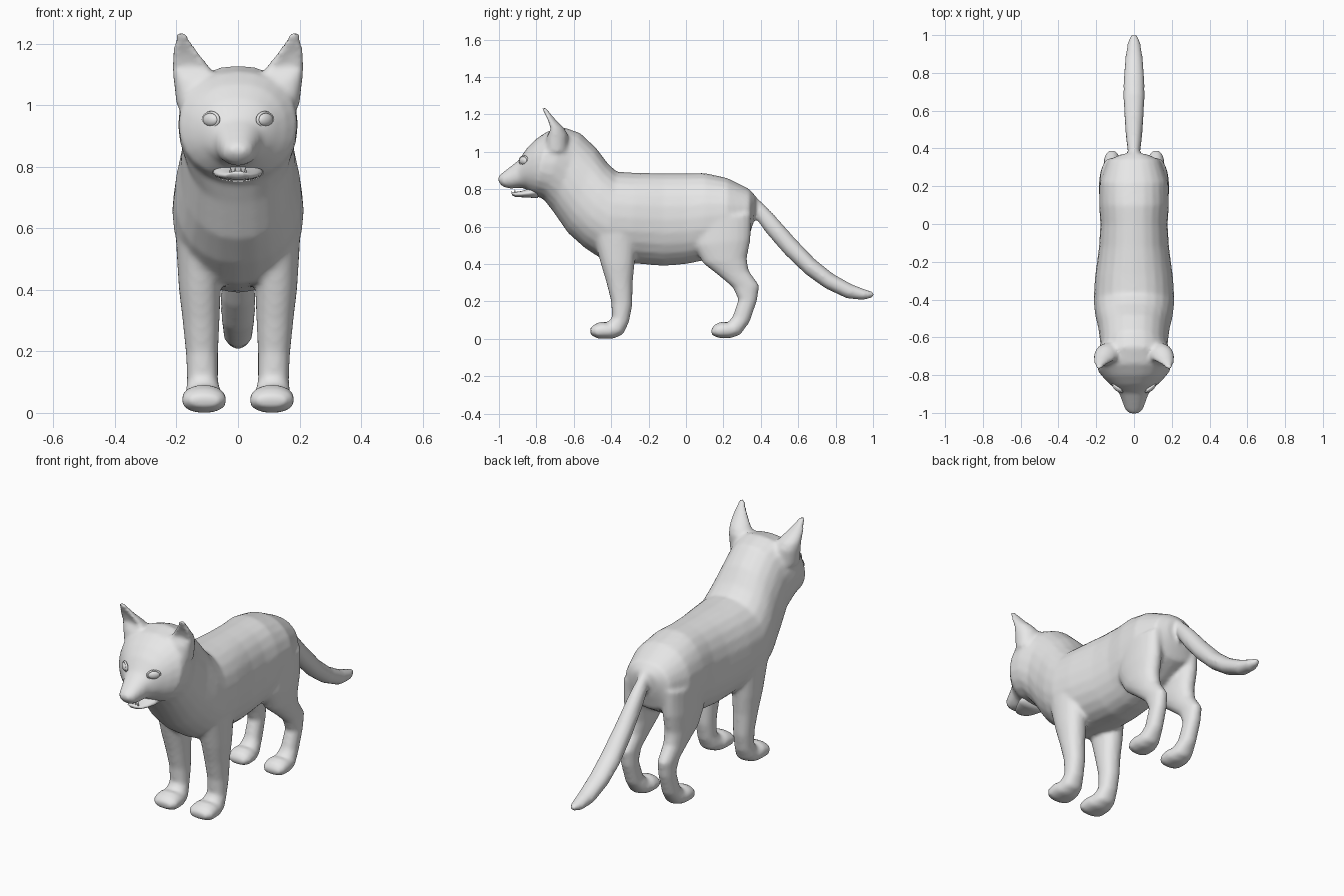
import bpy, bmesh, math
from mathutils import Matrix

grey = bpy.data.materials.new("plain grey")
grey.diffuse_color = (0.8, 0.8, 0.8, 1)


def loft(bm, rings, xc=0.0, n=24, power=2.2, side=1):
    """Skin oval rings. Each ring: y,z of one edge, y,z of the opposite edge, half width, x offset."""
    loops = []
    for r in rings:
        ya, za, yb, zb, w = r[:5]
        x0 = r[5] if len(r) > 5 else xc
        loop = []
        for i in range(n):
            t = 2 * math.pi * i / n
            c, s = math.cos(t), math.sin(t)
            c = math.copysign(abs(c) ** (2 / power), c)
            s = math.copysign(abs(s) ** (2 / power), s)
            k = (1 - c) / 2
            loop.append(bm.verts.new((side * (x0 + w * s), ya + (yb - ya) * k, za + (zb - za) * k)))
        loops.append(loop)
    for a, b in zip(loops, loops[1:]):
        for i in range(n):
            j = (i + 1) % n
            bm.faces.new((a[i], a[j], b[j], b[i]))
    bm.faces.new(loops[0])
    bm.faces.new(loops[-1])
    return loops


def finish(bm, name):
    bmesh.ops.recalc_face_normals(bm, faces=bm.faces)
    me = bpy.data.meshes.new(name)
    bm.to_mesh(me)
    bm.free()
    me.materials.append(grey)
    for p in me.polygons:
        p.use_smooth = True
    ob = bpy.data.objects.new(name, me)
    bpy.context.collection.objects.link(ob)
    return ob


# Trunk, neck and head: top edge, bottom edge, half width
trunk = [
    (0.375, 0.76, 0.36, 0.62, 0.07),
    (0.34, 0.80, 0.335, 0.54, 0.14),
    (0.22, 0.86, 0.22, 0.47, 0.182),
    (0.10, 0.887, 0.10, 0.42, 0.185),
    (0.0, 0.885, 0.0, 0.40, 0.178),
    (-0.12, 0.885, -0.12, 0.39, 0.185),
    (-0.27, 0.888, -0.30, 0.405, 0.207),
    (-0.37, 0.893, -0.44, 0.42, 0.214),
    (-0.42, 0.94, -0.54, 0.485, 0.206),
    (-0.48, 1.02, -0.63, 0.565, 0.188),
    (-0.565, 1.10, -0.71, 0.68, 0.178),
    (-0.65, 1.13, -0.76, 0.745, 0.195),
    (-0.74, 1.11, -0.81, 0.767, 0.192),
    (-0.80, 1.07, -0.835, 0.785, 0.158),
    (-0.85, 1.02, -0.86, 0.803, 0.12),
    (-0.895, 0.955, -0.89, 0.808, 0.08),
    (-0.94, 0.92, -0.935, 0.803, 0.063),
    (-0.985, 0.885, -0.975, 0.81, 0.048),
    (-1.005, 0.865, -1.0, 0.835, 0.026),
]

# Tail: top edge, bottom edge, half width
tail = [
    (0.33, 0.79, 0.33, 0.68, 0.035),
    (0.39, 0.745, 0.365, 0.655, 0.032),
    (0.47, 0.665, 0.43, 0.565, 0.042),
    (0.58, 0.54, 0.53, 0.45, 0.05),
    (0.69, 0.425, 0.64, 0.345, 0.056),
    (0.79, 0.345, 0.745, 0.27, 0.055),
    (0.89, 0.29, 0.86, 0.216, 0.047),
    (0.965, 0.262, 0.95, 0.207, 0.034),
    (1.007, 0.25, 1.0, 0.222, 0.016),
]

# Legs: front edge, back edge, half width, x offset
front_leg = [
    (-0.50, 0.56, -0.26, 0.56, 0.08, 0.122),
    (-0.455, 0.40, -0.275, 0.40, 0.068, 0.124),
    (-0.425, 0.30, -0.285, 0.30, 0.060, 0.120),
    (-0.40, 0.20, -0.287, 0.18, 0.052, 0.117),
    (-0.395, 0.115, -0.305, 0.09, 0.050, 0.115),
    (-0.42, 0.087, -0.335, 0.025, 0.060, 0.112),
    (-0.455, 0.092, -0.39, 0.0, 0.072, 0.111),
    (-0.49, 0.078, -0.47, 0.0, 0.073, 0.110),
    (-0.515, 0.055, -0.508, 0.02, 0.05, 0.108),
]
hind_leg = [
    (0.04, 0.63, 0.35, 0.67, 0.06, 0.122),
    (0.04, 0.50, 0.345, 0.53, 0.066, 0.120),
    (0.09, 0.405, 0.325, 0.43, 0.060, 0.118),
    (0.18, 0.335, 0.335, 0.365, 0.050, 0.117),
    (0.25, 0.275, 0.392, 0.285, 0.043, 0.117),
    (0.28, 0.21, 0.38, 0.205, 0.041, 0.115),
    (0.25, 0.12, 0.34, 0.09, 0.044, 0.113),
    (0.225, 0.088, 0.29, 0.022, 0.057, 0.111),
    (0.19, 0.092, 0.24, 0.004, 0.067, 0.109),
    (0.155, 0.078, 0.175, 0.004, 0.065, 0.108),
    (0.133, 0.05, 0.138, 0.02, 0.045, 0.106),
]

# Ears: front edge, back edge, half width, x offset
ear = [
    (-0.76, 1.00, -0.63, 1.00, 0.065, 0.135),
    (-0.765, 1.08, -0.63, 1.09, 0.072, 0.138),
    (-0.76, 1.125, -0.65, 1.125, 0.060, 0.153),
    (-0.765, 1.17, -0.695, 1.17, 0.042, 0.170),
    (-0.773, 1.215, -0.73, 1.212, 0.025, 0.181),
    (-0.775, 1.24, -0.75, 1.238, 0.012, 0.185),
]

# Continuous skin blended from the overlapping parts
bm = bmesh.new()
loft(bm, trunk)
loft(bm, tail, power=2)
for side in (1, -1):
    loft(bm, front_leg, side=side)
    loft(bm, hind_leg, side=side)
    loops = loft(bm, ear, side=side, power=2)
    # Hollow the front of each ear
    for loop, depth in zip(loops[1:5], (0.02, 0.04, 0.03, 0.012)):
        for i, v in enumerate(loop):
            v.co.y += depth * max(0, math.cos(2 * math.pi * i / len(loop))) ** 2
skin = finish(bm, "body_skin")
rem = skin.modifiers.new("blend", 'REMESH')
rem.mode = 'VOXEL'
rem.voxel_size = 0.011
rem.use_smooth_shade = True
smo = skin.modifiers.new("relax", 'SMOOTH')
smo.factor = 0.5
smo.iterations = 6

# Lower jaw
bm = bmesh.new()
loft(bm, [
    (-0.80, 0.82, -0.79, 0.752, 0.085),
    (-0.845, 0.802, -0.84, 0.755, 0.078),
    (-0.88, 0.79, -0.88, 0.757, 0.062),
    (-0.915, 0.785, -0.91, 0.758, 0.042),
    (-0.935, 0.787, -0.93, 0.768, 0.02),
], power=2)
finish(bm, "lower_jaw")

# Lower teeth
bm = bmesh.new()
for x in (-0.024, -0.009, 0.009, 0.024):
    bmesh.ops.create_cone(bm, cap_ends=True, segments=8, radius1=0.005, radius2=0.001,
                          depth=0.02, matrix=Matrix.Translation((x, -0.915, 0.788)))
finish(bm, "lower_teeth")

# Eyes with raised lids
for side, label in ((1, "left"), (-1, "right")):
    place = Matrix.Translation((side * 0.088, -0.868, 0.953)) @ Matrix.Rotation(side * 0.7, 4, 'Z')
    bm = bmesh.new()
    bmesh.ops.create_uvsphere(bm, u_segments=16, v_segments=10, radius=1,
                              matrix=place @ Matrix.Diagonal((0.032, 0.016, 0.022, 1)))
    finish(bm, label + "_eye")
    bpy.ops.mesh.primitive_torus_add(major_segments=16, minor_segments=6,
                                     major_radius=0.032, minor_radius=0.006)
    lid = bpy.context.object
    lid.name = label + "_eyelid"
    lid.data.transform(place @ Matrix.Diagonal((1, 1, 0.75, 1)) @ Matrix.Rotation(math.pi / 2, 4, 'X'))
    lid.data.materials.append(grey)
    bpy.ops.object.shade_smooth()
